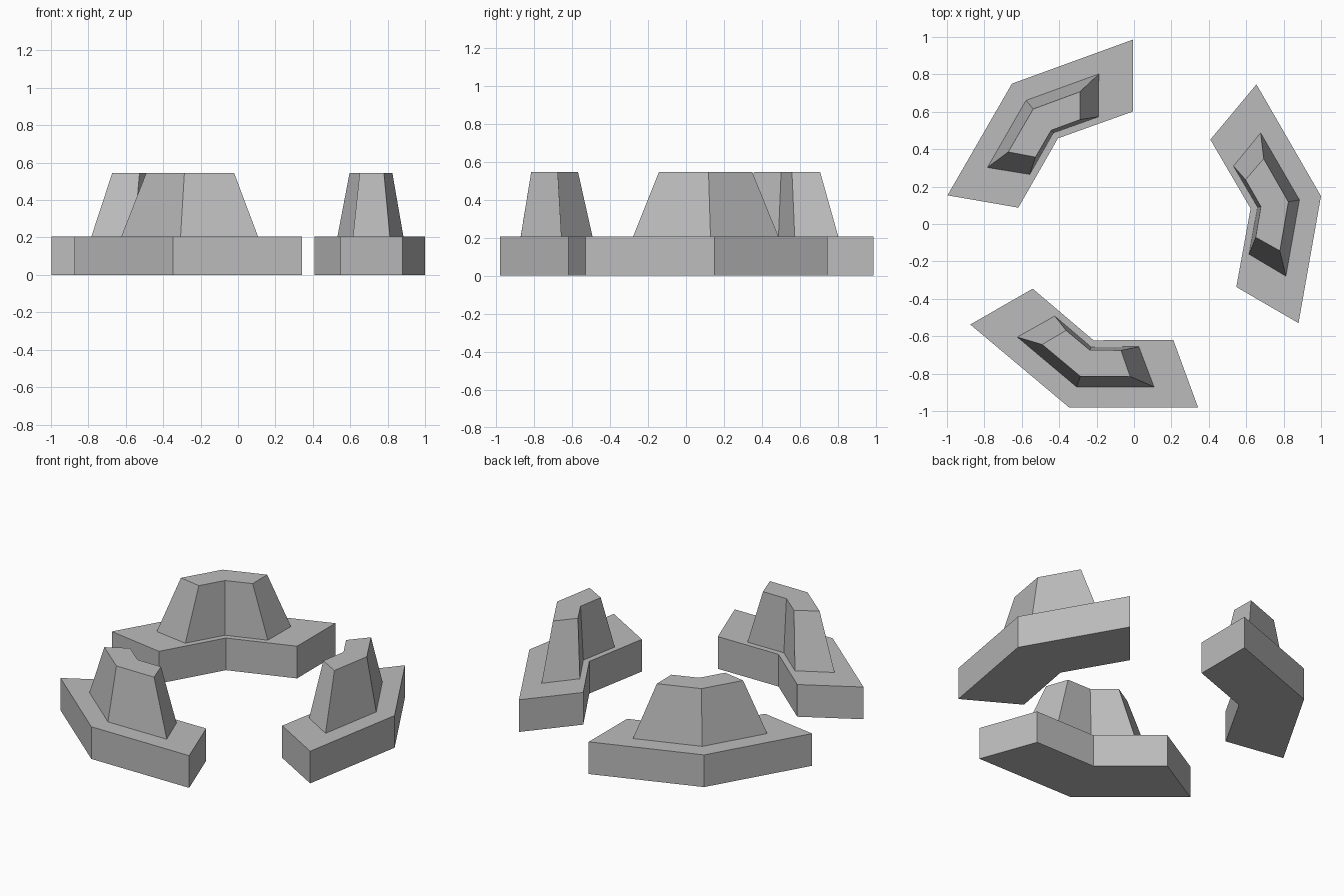
import bpy
import bmesh
from math import cos, sin, radians

cube = bpy.data.objects.get("Cube")
if cube:
    bpy.data.objects.remove(cube, do_unlink=True)

stone = bpy.data.materials.new("grey_stone")
stone.use_nodes = True
GREY = (0.5, 0.5, 0.5, 1.0)
stone.diffuse_color = GREY
stone.node_tree.nodes["Principled BSDF"].inputs["Base Color"].default_value = GREY

CENTRE_Y = -0.027
BASE_TOP, BLOCK_TOP = 0.205, 0.545

# Half outlines as (radial, sideways): outer corner, outer end, inner end, inner corner
BASE = [(1.015, 0), (0.779, 0.648), (0.485, 0.400), (0.633, 0)]
BLOCK_FOOT = [(0.898, 0), (0.756, 0.389), (0.582, 0.239), (0.671, 0)]
BLOCK_HEAD = [(0.838, 0), (0.748, 0.250), (0.633, 0.156), (0.689, 0)]


def outline(half, angle):
    """Mirror a half outline into a bent bar and turn it around the ring."""
    full = half + [(r, -t) for r, t in reversed(half[1:-1])]
    c, s = cos(angle), sin(angle)
    return [(r * c - t * s, r * s + t * c + CENTRE_Y) for r, t in full]


def loft(name, lower, upper, z0, z1, angle):
    """Flat-faced solid between two matching outlines."""
    bm = bmesh.new()
    rings = [[bm.verts.new((x, y, z)) for x, y in outline(half, angle)]
             for half, z in ((lower, z0), (upper, z1))]
    bottom, top = rings
    bm.faces.new(bottom[::-1])
    bm.faces.new(top)
    n = len(bottom)
    for i in range(n):
        j = (i + 1) % n
        bm.faces.new((bottom[i], bottom[j], top[j], top[i]))
    bmesh.ops.recalc_face_normals(bm, faces=bm.faces)
    mesh = bpy.data.meshes.new(name)
    bm.to_mesh(mesh)
    bm.free()
    mesh.materials.append(stone)
    bpy.context.collection.objects.link(bpy.data.objects.new(name, mesh))


# Three bent walls spaced evenly around the ring
for side, degrees in (("front", 250), ("left", 10), ("back", 130)):
    a = radians(degrees)
    loft(side + "_base", BASE, BASE, 0, BASE_TOP, a)
    loft(side + "_block", BLOCK_FOOT, BLOCK_HEAD, BASE_TOP, BLOCK_TOP, a)
